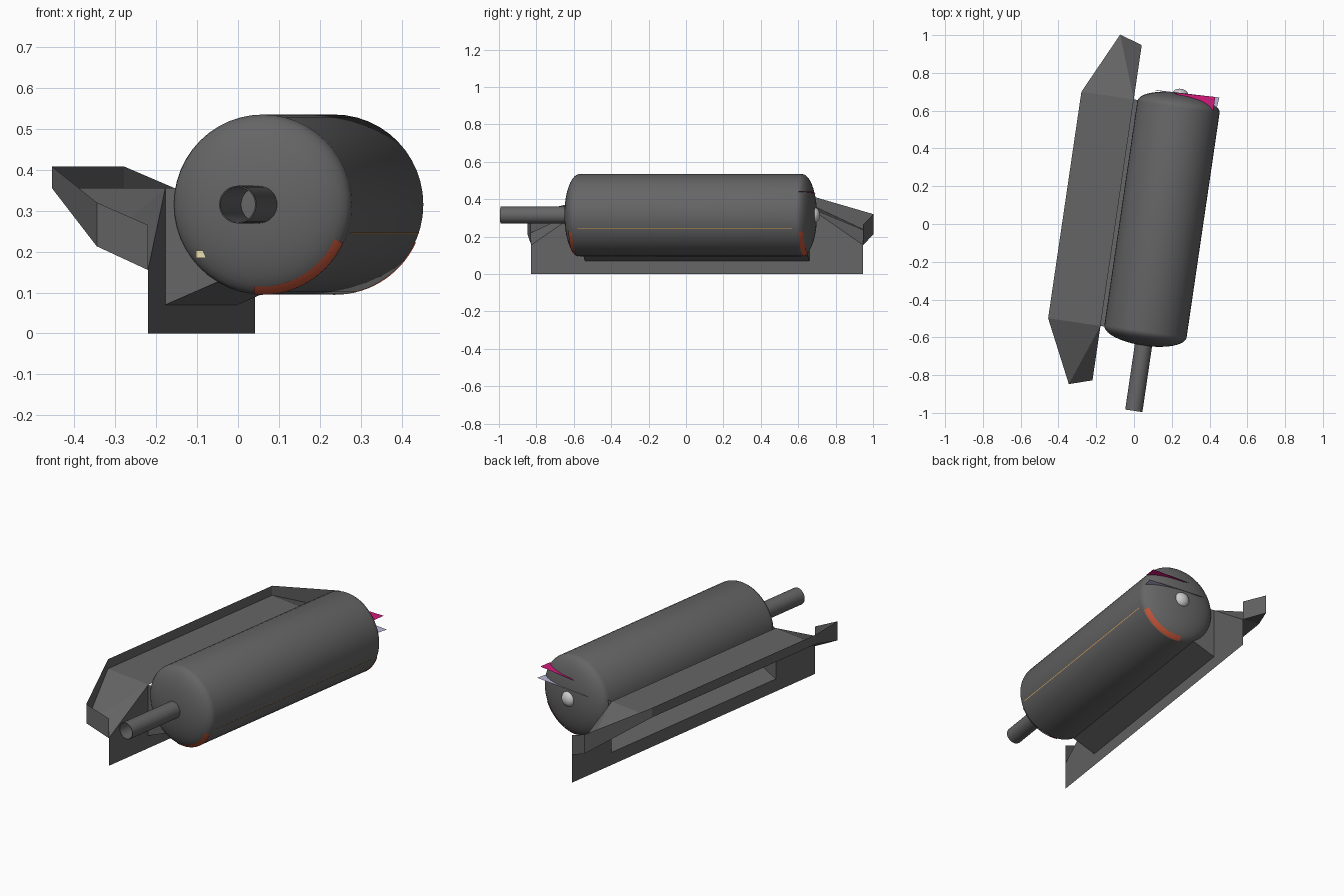
import bpy, bmesh, math
from mathutils import Matrix

if "Cube" in bpy.data.objects:
    bpy.data.objects.remove(bpy.data.objects["Cube"])

# Everything is built in a local frame (x across, y along the tank) then turned slightly
FRAME = Matrix.Translation((0.148, 0.025, 0)) @ Matrix.Rotation(math.radians(-8.36), 4, 'Z')
ZC, R, HALF, DOME = 0.315, 0.22, 0.60, 0.076


def material(name, rgb):
    m = bpy.data.materials.new(name)
    m.diffuse_color = (*rgb, 1)
    m.use_nodes = True
    m.node_tree.nodes["Principled BSDF"].inputs["Base Color"].default_value = m.diffuse_color
    return m


DARK = material("dark_grey", (0.13, 0.13, 0.13))
RED = material("red", (0.55, 0.09, 0.04))
PINK = material("pink", (0.65, 0.01, 0.2))
LAVENDER = material("lavender", (0.5, 0.48, 0.7))
ORANGE = material("orange", (0.8, 0.4, 0.1))
CREAM = material("cream", (0.85, 0.75, 0.45))


def make(name, verts, faces, mat=None, smooth=False):
    me = bpy.data.meshes.new(name)
    me.from_pydata(verts, [], faces)
    bm = bmesh.new()
    bm.from_mesh(me)
    bmesh.ops.remove_doubles(bm, verts=bm.verts, dist=1e-5)
    bmesh.ops.recalc_face_normals(bm, faces=bm.faces)
    bm.to_mesh(me)
    bm.free()
    ob = bpy.data.objects.new(name, me)
    bpy.context.collection.objects.link(ob)
    ob.matrix_world = FRAME
    if mat:
        me.materials.append(mat)
    if smooth:
        bpy.ops.object.select_all(action='DESELECT')
        ob.select_set(True)
        bpy.context.view_layer.objects.active = ob
        bpy.ops.object.shade_smooth_by_angle(angle=math.radians(35))
    return ob


def revolve(name, profile, mat, a0=0, a1=360, n=48):
    """Sweep (radius, y) points round the tank axis."""
    verts, faces, k = [], [], len(profile)
    for i in range(n + 1):
        a = math.radians(a0 + (a1 - a0) * i / n)
        verts += [(r * math.cos(a), y, ZC + r * math.sin(a)) for r, y in profile]
    for i in range(n):
        for j in range(k - 1):
            p = i * k + j
            faces.append((p, p + 1, p + k + 1, p + k))
    return make(name, verts, faces, mat, True)


def dome(t, grow=0.0):
    return ((R + grow) * math.cos(t), HALF + (DOME + grow) * math.sin(t))


# Tank with domed ends
arc = [dome(math.pi / 2 * i / 10) for i in range(10)] + [(0.0005, HALF + DOME)]
revolve("tank", [(r, -y) for r, y in reversed(arc)] + arc, DARK)

# Open pipe at the front
revolve("front_pipe", [(0.046, -0.66), (0.046, -1.025), (0.043, -1.025), (0.043, -0.66)], DARK, n=32)

# Rounded knob at the back
revolve("rear_knob", [(0.042 * math.cos(t), 0.668 + 0.03 * math.sin(t))
                      for t in [math.pi / 2 * i / 8 for i in range(9)]], None, n=24)

# Red bands on the lower right rims
for side, name in ((-1, "front_rim_band"), (1, "rear_rim_band")):
    pts = [dome(t, 0.003) for t in (0.15, 0.3, 0.45)]
    revolve(name, [(r, side * y) for r, y in pts], RED, -95, -25, 16)

# Side tray, back plate and cradle: half is listed, the other end is mirrored
U = -0.24
half_sheets = {
    "tray_floor_end": [[(-0.52, 0.606, 0.355), (-0.361, 0.935, 0.213), (U, 0.606, 0.355)],
                       [(U, 0.606, 0.355), (-0.361, 0.935, 0.213), (U, 0.897, 0.155)]],
    "tray_end_flange": [[(-0.52, 0.606, 0.355), (-0.52, 0.606, 0.408),
                         (-0.361, 0.935, 0.32), (-0.361, 0.935, 0.213)],
                        [(-0.361, 0.935, 0.213), (-0.361, 0.935, 0.32),
                         (U, 0.897, 0.265), (U, 0.897, 0.155)]],
    "back_plate_end": [[(U, 0.606, 0), (U, 0.897, 0), (U, 0.897, 0.155), (U, 0.606, 0.355)]],
    "cradle_end": [[(U, 0.606, 0.07), (-0.09, 0.606, 0.135), (-0.15, 0.606, 0.165),
                    (-0.2, 0.606, 0.235), (-0.215, 0.606, 0.355), (U, 0.606, 0.355)]],
}
for name, polys in half_sheets.items():
    for side, tag in ((1, "rear"), (-1, "front")):
        verts, faces = [], []
        for poly in polys:
            faces.append(tuple(range(len(verts), len(verts) + len(poly))))
            verts += [(x, y * side, z) for x, y, z in poly]
        make(f"{name}_{tag}", verts, faces, DARK)


def strip(name, a, b, mat, h=0.606):
    """Long sheet between two (x, z) lines."""
    make(name, [(a[0], -h, a[1]), (a[0], h, a[1]), (b[0], h, b[1]), (b[0], -h, b[1])],
         [(0, 1, 2, 3)], mat)


strip("tray_floor", (-0.52, 0.355), (U, 0.355), DARK)
strip("tray_outer_flange", (-0.52, 0.355), (-0.52, 0.408), DARK)
strip("back_plate_lower", (U, 0), (U, 0.07), DARK)
strip("cradle_shelf", (U, 0.07), (-0.09, 0.135), DARK)
strip("side_line", (0.2113, 0.243), (0.2123, 0.247), ORANGE, 0.58)

# Thin fins on the rear dome
make("rear_fin_upper", [(-0.04, 0.672, 0.43), (0.185, 0.682, 0.44), (0.185, 0.61, 0.44)],
     [(0, 1, 2)], PINK)
make("rear_fin_lower", [(-0.147, 0.672, 0.37), (0.207, 0.682, 0.37), (0.2, 0.61, 0.37), (0, 0.66, 0.37)],
     [(0, 1, 2, 3)], LAVENDER)

# Small mark on the front dome
make("front_mark", [(-0.158, -0.652, 0.185), (-0.132, -0.655, 0.185), (-0.14, -0.655, 0.203),
                    (-0.158, -0.652, 0.203)], [(0, 1, 2, 3)], CREAM)
